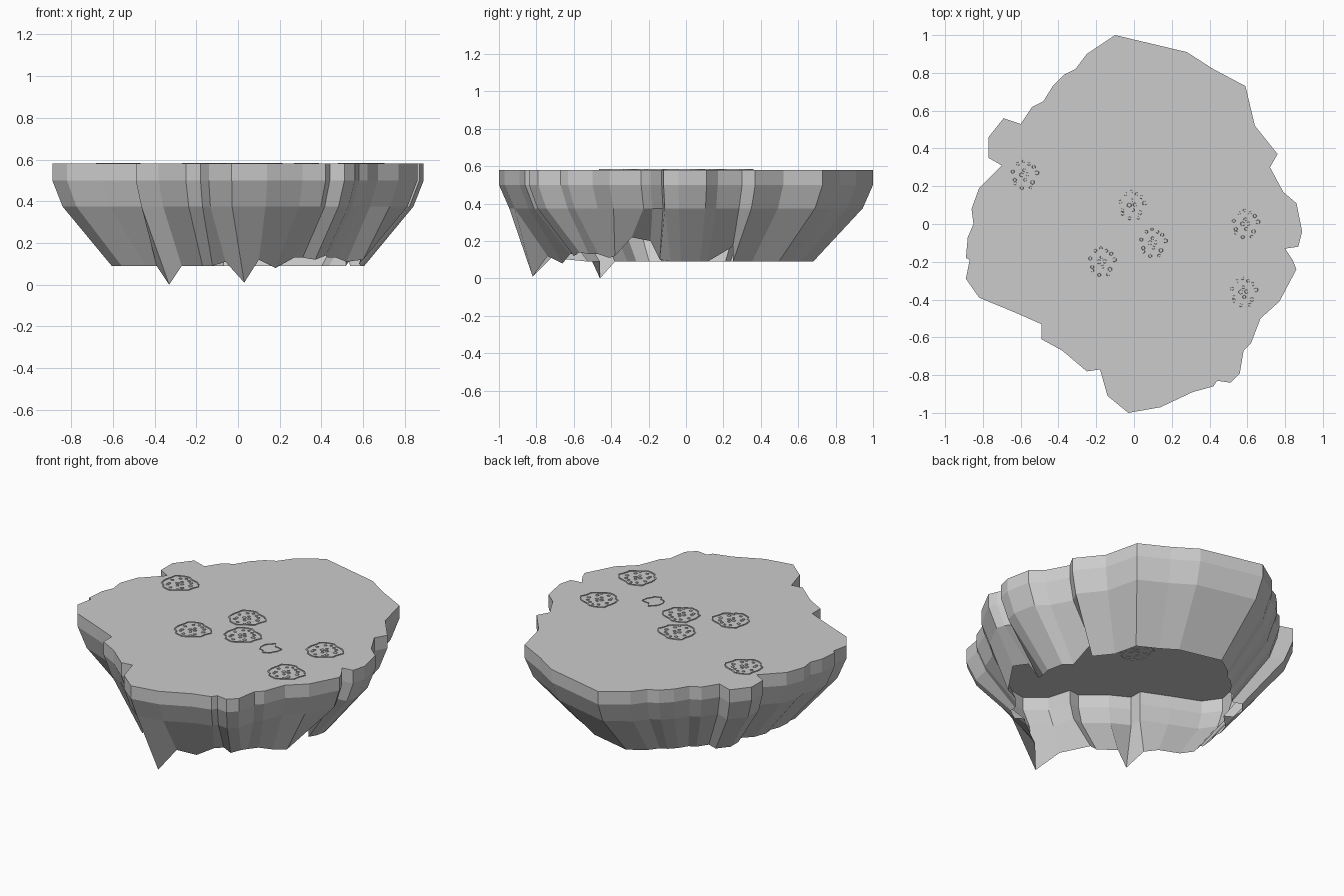
import bpy, bmesh, math, random
from mathutils import Vector

if "Cube" in bpy.data.objects:
    bpy.data.objects.remove(bpy.data.objects["Cube"], do_unlink=True)
random.seed(4)

TOP = 0.58
stone = bpy.data.materials.new("grey_stone")
stone.use_nodes = True
GREY = (0.6, 0.6, 0.6, 1)
stone.diffuse_color = GREY
stone.node_tree.nodes["Principled BSDF"].inputs["Base Color"].default_value = GREY


def finish(bm, name):
    """Turn a bmesh into a flat shaded stone object."""
    mesh = bpy.data.meshes.new(name)
    bm.to_mesh(mesh)
    bm.free()
    mesh.materials.append(stone)
    obj = bpy.data.objects.new(name, mesh)
    bpy.context.collection.objects.link(obj)
    return obj


def bridge(bm, upper, lower):
    """Join two closed loops that run clockwise seen from above."""
    count = len(upper)
    for i in range(count):
        j = (i + 1) % count
        bm.faces.new((upper[i], upper[j], lower[j], lower[i]))


# Ragged coastline in hundredths, clockwise from the back
coast = [
    (-10, 100), (28, 91), (42, 82), (59, 73), (64, 52), (76, 37), (72, 30),
    (79, 17), (86, 11), (89, -4), (87, -12), (80, -13), (84, -19), (86, -24),
    (77, -41), (67, -50), (62, -63), (58, -67), (56, -79), (51, -84),
    (44, -83), (42, -86), (31, -89), (14, -97), (-3, -100), (-14, -91),
    (-18, -77), (-25, -78), (-38, -67), (-49, -61), (-49, -53), (-65, -46),
    (-82, -39), (-89, -29), (-87, -19), (-89, -18), (-88, -7), (-85, 0),
    (-86, 8), (-82, 19), (-70, 31), (-77, 35), (-77, 46), (-69, 56),
    (-60, 53), (-54, 62), (-48, 65), (-43, 73), (-37, 79), (-31, 82),
    (-25, 90)]

# Broken lower edge at the front and right: notches and hanging spikes
broken = {
    6: (52, 25, 17), 11: (58, -14, 10), 12: (61, -19, 20), 13: (64, -29, 22),
    14: (60, -38, 12), 15: (52, -41, 11), 16: (47, -47, 13), 17: (43, -52, 13),
    18: (42, -57, 14), 19: (37, -60, 12), 20: (31, -58, 13), 21: (27, -62, 13),
    22: (18, -66, 8), 23: (10, -74, 12), 24: (3, -82, 1), 25: (-6, -72, 11),
    28: (-27, -46, 9), 29: (-33, -46, 0), 30: (-39, -38, 9)}

# Island: flat top, steep rim, tapering hollow underside
bm = bmesh.new()
rings = []
for height, scale in ((TOP, 1), (0.5, 1), (0.375, 0.945), (0.09, 0.68)):
    ring = []
    for i, (x, y) in enumerate(coast):
        spot = Vector((x * scale / 100, y * scale / 100, height))
        if height < 0.1 and i in broken:
            spot = Vector(broken[i]) / 100
        ring.append(bm.verts.new(spot))
    rings.append(ring)
bm.faces.new(reversed(rings[0]))
for upper, lower in zip(rings, rings[1:]):
    bridge(bm, upper, lower)
finish(bm, "island")


# Raised stone patches on the ground
def ragged_ridge(bm, rx, ry, count, rough, width=0.007, rise=0.004):
    loops = [[], [], [], []]
    for i in range(count):
        angle = -math.tau * i / count
        wobble = 1 + random.uniform(-rough, rough)
        for loop, inset, z in zip(loops, (0, 0, width, width),
                                  (-rise, rise, rise, -rise)):
            loop.append(bm.verts.new((
                (rx * wobble - inset) * math.cos(angle),
                (ry * wobble - inset) * math.sin(angle), z)))
    for i in range(len(loops)):
        bridge(bm, loops[(i + 1) % len(loops)], loops[i])


def pebble(bm, x, y, radius, rise=0.004):
    made = bmesh.ops.create_cone(
        bm, cap_ends=True, segments=6, radius1=radius,
        radius2=radius * 0.8, depth=rise * 2)
    bmesh.ops.translate(bm, verts=made["verts"], vec=(x, y, 0))


bm = bmesh.new()
ragged_ridge(bm, 0.108, 0.095, 24, 0.12)
for ring_radius, number in ((0.025, 4), (0.065, 11)):
    for i in range(number):
        angle = math.tau * i / number + random.uniform(-0.2, 0.2)
        reach = ring_radius + random.uniform(-0.012, 0.012)
        pebble(bm, reach * math.cos(angle), reach * math.sin(angle),
               random.uniform(0.009, 0.014))
patch = finish(bm, "stone_patch")
patch.location = (-0.58, 0.26, TOP)
for x, y in ((-0.01, 0.1), (-0.17, -0.2), (0.1, -0.1), (0.59, 0), (0.58, -0.36)):
    copy = patch.copy()
    copy.location = (x, y, TOP)
    bpy.context.collection.objects.link(copy)

# Small star shaped outcrop
bm = bmesh.new()
ragged_ridge(bm, 0.05, 0.065, 14, 0.3, 0.004)
finish(bm, "star_outcrop").location = (0.33, -0.16, TOP)
